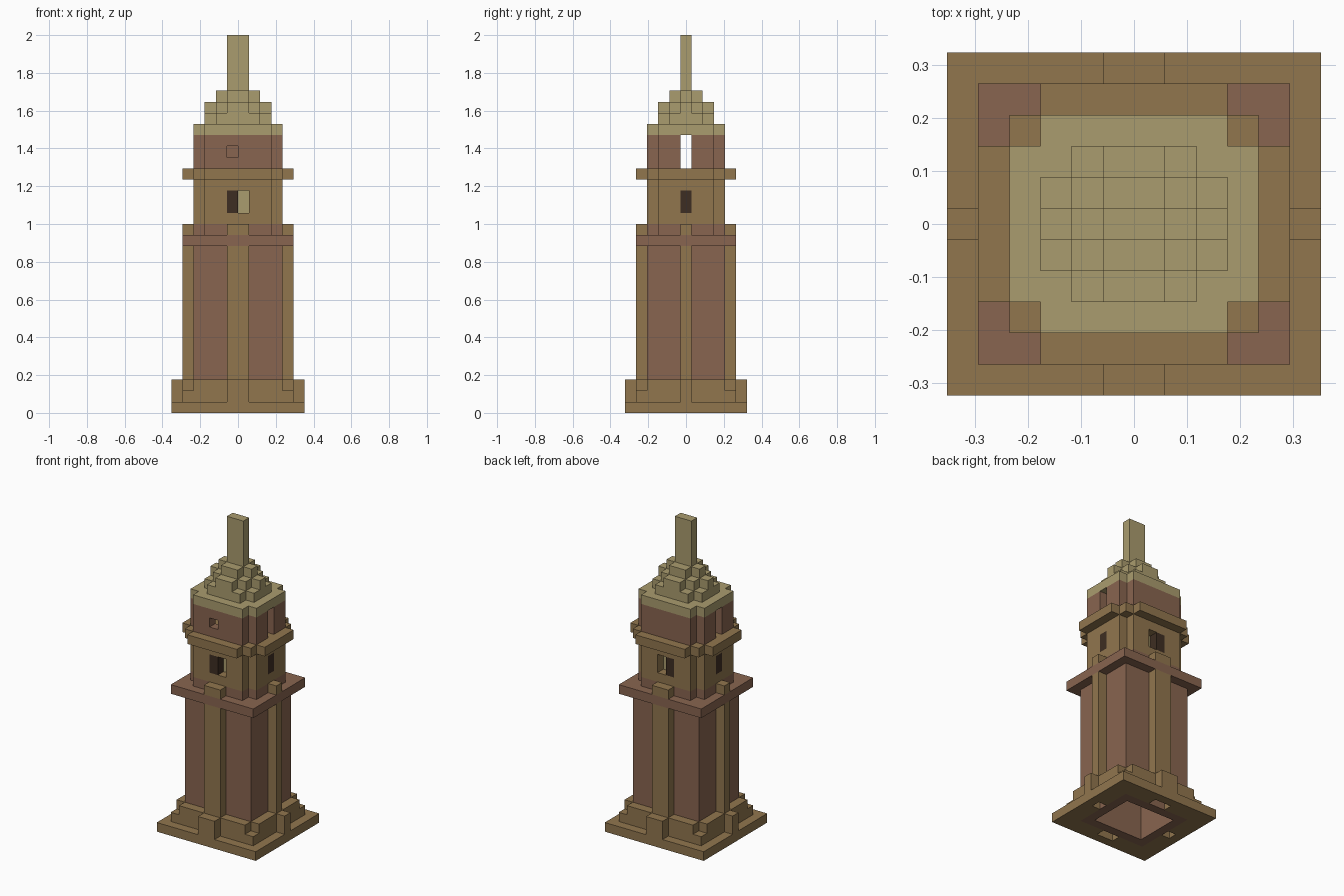
import bpy, bmesh
from mathutils import Vector

if "Cube" in bpy.data.objects:
    bpy.data.objects.remove(bpy.data.objects["Cube"], do_unlink=True)

U = 2 / 34          # size of one block
cells = {}          # block position -> (part, colour)


def material(name, rgb):
    m = bpy.data.materials.new(name)
    m.use_nodes = True
    m.diffuse_color = (*rgb, 1)
    m.node_tree.nodes["Principled BSDF"].inputs["Base Color"].default_value = (*rgb, 1)
    return m


COLOURS = {
    "brown": material("brown stone", (0.283, 0.181, 0.076)),
    "rosy": material("rosy brick", (0.250, 0.130, 0.080)),
    "cream": material("cream stone", (0.402, 0.332, 0.156)),
    "dark": material("dark wood", (0.048, 0.027, 0.016)),
}


def box(x0, x1, y0, y1, z0, z1):
    """Blocks in a box; rows in y are centred on the axis."""
    return [(i, j, k) for i in range(x0, x1)
            for j in range(round(y0 + .5), round(y1 + .5))
            for k in range(z0, z1)]


def mid(hx, hy, z0, z1):
    return box(-hx, hx, -hy, hy, z0, z1)


def fill(part, colour, *groups):
    for group in groups:
        for c in group:
            cells[c] = (part, colour)


def carve(*groups):
    for group in groups:
        for c in group:
            cells.pop(c, None)


def cross(a, b, z0, z1):
    """Rectangle with one block cut from each corner."""
    return mid(a, b - 1, z0, z1) + mid(a - 1, b, z0, z1)


# Stepped base
fill("base", "brown", mid(6, 5.5, 0, 1), mid(5, 4.5, 1, 2), cross(5, 4.5, 2, 3))

# Pilasters with wide feet, and their hollow undersides
fill("pilasters", "brown", mid(5, .5, 1, 17), mid(1, 4.5, 1, 17),
     mid(6, .5, 0, 3), mid(1, 5.5, 0, 3))
carve(mid(5, .5, 0, 2), mid(1, 4.5, 0, 2))

# Hollow shaft and the ledge on top of it
fill("shaft", "rosy", mid(4, 3.5, 0, 15))
carve(mid(3, 2.5, 0, 15))
fill("ledge", "rosy", mid(5, 4.5, 15, 16))

# Upper tower with a rosy bottom course beside the pilaster caps
fill("upper_tower", "brown", cross(4, 3.5, 16, 21))
for s in (-1, 1):
    for t in (-1, 1):
        x0, x1 = sorted((s, 3 * s))
        fill("upper_tower", "rosy", box(x0, x1, 3 * t - .5, 3 * t + .5, 16, 17))
        y0, y1 = sorted((.5 * t, 2.5 * t))
        xs = 3 if s > 0 else -4
        fill("upper_tower", "rosy", box(xs, xs + 1, y0, y1, 16, 17))

# Windows: dark shutters, with deep cream panels on front and back
for s in (-1, 1):
    y = 3 * s
    fill("shutters", "dark", box(-1, 0, y - .5, y + .5, 18, 20))
    carve(box(0, 1, y - .5, y + .5, 18, 20))
    fill("window_panels", "cream", box(0, 1, 2 * s - .5, 2 * s + .5, 18, 20))
    x = 3 if s > 0 else -4
    fill("shutters", "dark", box(x, x + 1, -.5, .5, 18, 20))

# Projecting band
fill("band", "brown", mid(5, 2.5, 21, 22), mid(4, 3.5, 21, 22), mid(3, 4.5, 21, 22))

# Hollow belfry, open from side to side, with a small front window
fill("belfry", "rosy", cross(4, 3.5, 22, 25))
carve(cross(3, 2.5, 22, 25), mid(4, .5, 22, 25), box(-1, 0, -3.5, -2.5, 23, 24))

# Stepped roof with ribs, and the spire
fill("roof", "cream", cross(4, 3.5, 25, 26), cross(3, 2.5, 26, 27),
     mid(3, .5, 27, 28), mid(2, 1.5, 27, 28), mid(1, 2.5, 27, 28),
     cross(2, 1.5, 28, 29))
fill("spire", "cream", mid(1, .5, 29, 34))


def build(part):
    """Make one object from the exposed block faces of a part."""
    bm = bmesh.new()
    used = []
    for c, (name, colour) in cells.items():
        if name != part:
            continue
        if colour not in used:
            used.append(colour)
        centre = Vector((c[0] + .5, c[1], c[2] + .5))
        for axis in range(3):
            for sign in (-1, 1):
                near = list(c)
                near[axis] += sign
                if tuple(near) in cells:
                    continue
                n, a, b = Vector(), Vector(), Vector()
                n[axis] = sign / 2
                a[(axis + 1) % 3] = .5
                b[(axis + 2) % 3] = sign / 2
                corners = (-a - b, a - b, a + b, b - a)
                f = bm.faces.new([bm.verts.new((centre + n + d) * U) for d in corners])
                f.material_index = used.index(colour)
    bmesh.ops.remove_doubles(bm, verts=bm.verts, dist=U / 100)
    bmesh.ops.dissolve_limit(bm, angle_limit=.01, verts=bm.verts, edges=bm.edges,
                             delimit={'MATERIAL'})
    mesh = bpy.data.meshes.new(part)
    bm.to_mesh(mesh)
    bm.free()
    for colour in used:
        mesh.materials.append(COLOURS[colour])
    bpy.context.collection.objects.link(bpy.data.objects.new(part, mesh))


for part in dict.fromkeys(name for name, colour in cells.values()):
    build(part)
